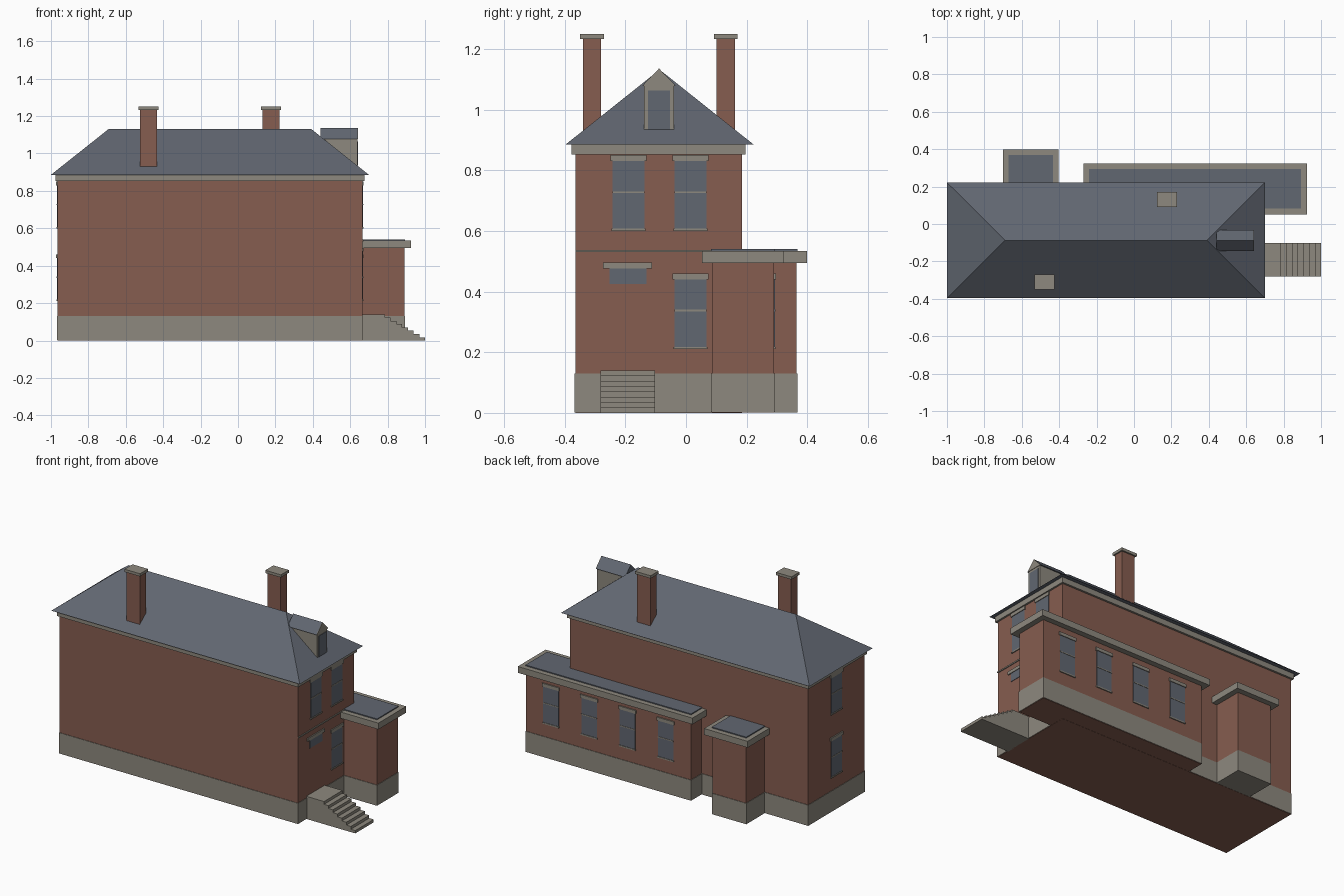
import bpy

cube = bpy.data.objects.get("Cube")
if cube:
    bpy.data.objects.remove(cube, do_unlink=True)


def material(name, r, g, b):
    m = bpy.data.materials.new(name)
    m.use_nodes = True
    m.diffuse_color = (r, g, b, 1)
    m.node_tree.nodes["Principled BSDF"].inputs["Base Color"].default_value = (r, g, b, 1)
    return m


BRICK = material("red brick", 0.24, 0.11, 0.08)
STONE = material("grey stone", 0.27, 0.25, 0.21)
SLATE = material("blue grey slate", 0.12, 0.135, 0.165)


def mesh(name, verts, faces, mat):
    me = bpy.data.meshes.new(name)
    me.from_pydata(verts, [], faces)
    me.materials.append(mat)
    ob = bpy.data.objects.new(name, me)
    bpy.context.collection.objects.link(ob)
    return ob


def box(name, x, y, z, mat):
    """Box from (low, high) ranges on each axis."""
    verts = [(a, b, c) for a in sorted(x) for b in sorted(y) for c in sorted(z)]
    faces = [(0, 1, 3, 2), (4, 6, 7, 5), (0, 4, 5, 1),
             (2, 3, 7, 6), (0, 2, 6, 4), (1, 5, 7, 3)]
    return mesh(name, verts, faces, mat)


def grow(span, d):
    return (span[0] - d, span[1] + d)


def prism(name, outline, to_low, to_high, mat):
    """Extrude an anticlockwise outline between two placement functions."""
    n = len(outline)
    verts = [to_low(*p) for p in outline] + [to_high(*p) for p in outline]
    faces = [tuple(reversed(range(n))), tuple(range(n, 2 * n))]
    faces += [(i, (i + 1) % n, n + (i + 1) % n, n + i) for i in range(n)]
    return mesh(name, verts, faces, mat)


def plate(name, side, wall, u, z, depth, mat):
    """Thin slab on a wall; side is 'x' or 'y', the sign of depth points out."""
    out = (wall, wall + depth)
    if side == "x":
        return box(name, out, u, z, mat)
    return box(name, u, out, z, mat)


def window(name, side, wall, sign, centre, sill):
    u = (centre - 0.053, centre + 0.053)
    top = sill + 0.225
    plate(name + "_glass", side, wall, u, (sill, top), sign * 0.003, SLATE)
    plate(name + "_rail", side, wall, u, (sill + 0.12, sill + 0.126), sign * 0.005, STONE)
    plate(name + "_sill", side, wall, grow(u, 0.003), (sill - 0.005, sill + 0.003), sign * 0.006, STONE)
    plate(name + "_lintel", side, wall, grow(u, 0.006), (top, top + 0.02), sign * 0.007, STONE)


# Main block
MX, MY = (-0.965, 0.665), (-0.365, 0.185)
box("main_walls", MX, MY, (0, 0.86), BRICK)
box("main_plinth", grow(MX, 0.003), grow(MY, 0.003), (0.002, 0.13), STONE)
box("main_cornice", grow(MX, 0.011), grow(MY, 0.012), (0.853, 0.886), STONE)
plate("string_course", "x", 0.665, (-0.365, 0.09), (0.53, 0.538), 0.005, STONE)

# Hipped roof
x0, x1, y0, y1, ze = -1.0, 0.70, -0.396, 0.222, 0.886
mesh("hipped_roof",
     [(x0, y0, ze), (x1, y0, ze), (x1, y1, ze), (x0, y1, ze),
      (-0.69, -0.087, 1.132), (0.39, -0.087, 1.132)],
     [(3, 2, 1, 0), (0, 1, 5, 4), (1, 2, 5), (2, 3, 4, 5), (3, 0, 4)], SLATE)


# Flat-roofed wings
def wing(name, x, y, floor, wall_mat_bottom):
    box(name + "_walls", x, y, (wall_mat_bottom, 0.5), BRICK)
    box(name + "_plinth", grow(x, 0.003), grow(y, 0.003), (floor, 0.13), STONE)
    box(name + "_cornice", grow(x, 0.034), grow(y, 0.034), (0.495, 0.534), STONE)
    box(name + "_roof", grow(x, 0.003), grow(y, 0.003), (0.53, 0.54), SLATE)


wing("long_wing", (-0.237, 0.89), (0.086, 0.29), 0.003, 0.001)
wing("small_wing", (-0.667, -0.437), (0.12, 0.365), 0.001, 0.1)

# Windows
for i, (y, z) in enumerate([(-0.19, 0.605), (0.015, 0.605), (0.015, 0.215)]):
    window(f"entrance_side_window_{i + 1}", "x", 0.665, 1, y, z)
for i, z in enumerate((0.605, 0.215)):
    window(f"far_side_window_{i + 1}", "x", -0.965, -1, -0.09, z)
for i in range(4):
    window(f"wing_window_{i + 1}", "y", 0.29, 1, 0.72 - 0.262 * i, 0.215)

# Transom over the entrance
plate("transom_glass", "x", 0.665, (-0.252, -0.13), (0.425, 0.477), 0.003, SLATE)
plate("transom_lintel", "x", 0.665, (-0.274, -0.112), (0.476, 0.496), 0.007, STONE)

# Entrance stairs
STEPS, LAND, RUN, RISE = 7, 0.786, 0.0306, 0.0175
outline = [(0.66, 0), (1.0, 0)]
for i in range(STEPS):
    edge = 1.0 - i * RUN
    outline += [(edge, (i + 1) * RISE), (edge - RUN, (i + 1) * RISE)]
outline += [(LAND, 0.14), (0.66, 0.14)]
prism("entrance_stairs", outline,
      lambda x, z: (x, -0.102, z), lambda x, z: (x, -0.282, z), STONE)

# Dormer
DY = (-0.138, -0.04)
box("dormer_walls", (0.45, 0.638), DY, (0.93, 1.08), STONE)
plate("dormer_glass", "x", 0.638, (-0.126, -0.052), (0.935, 1.064), 0.003, SLATE)
gable = [(-0.145, 1.078), (-0.033, 1.078), (-0.089, 1.136)]
prism("dormer_roof", gable,
      lambda y, z: (0.44, y, z), lambda y, z: (0.638, y, z), SLATE)
prism("dormer_gable", gable,
      lambda y, z: (0.637, y, z), lambda y, z: (0.641, y, z), STONE)

# Chimneys
for name, cx, cy in (("front_chimney", -0.479, -0.31), ("rear_chimney", 0.176, 0.131)):
    box(name, grow((cx, cx), 0.045), grow((cy, cy), 0.03), (0.93, 1.235), BRICK)
    box(name + "_cap", grow((cx, cx), 0.053), grow((cy, cy), 0.039), (1.233, 1.25), STONE)
